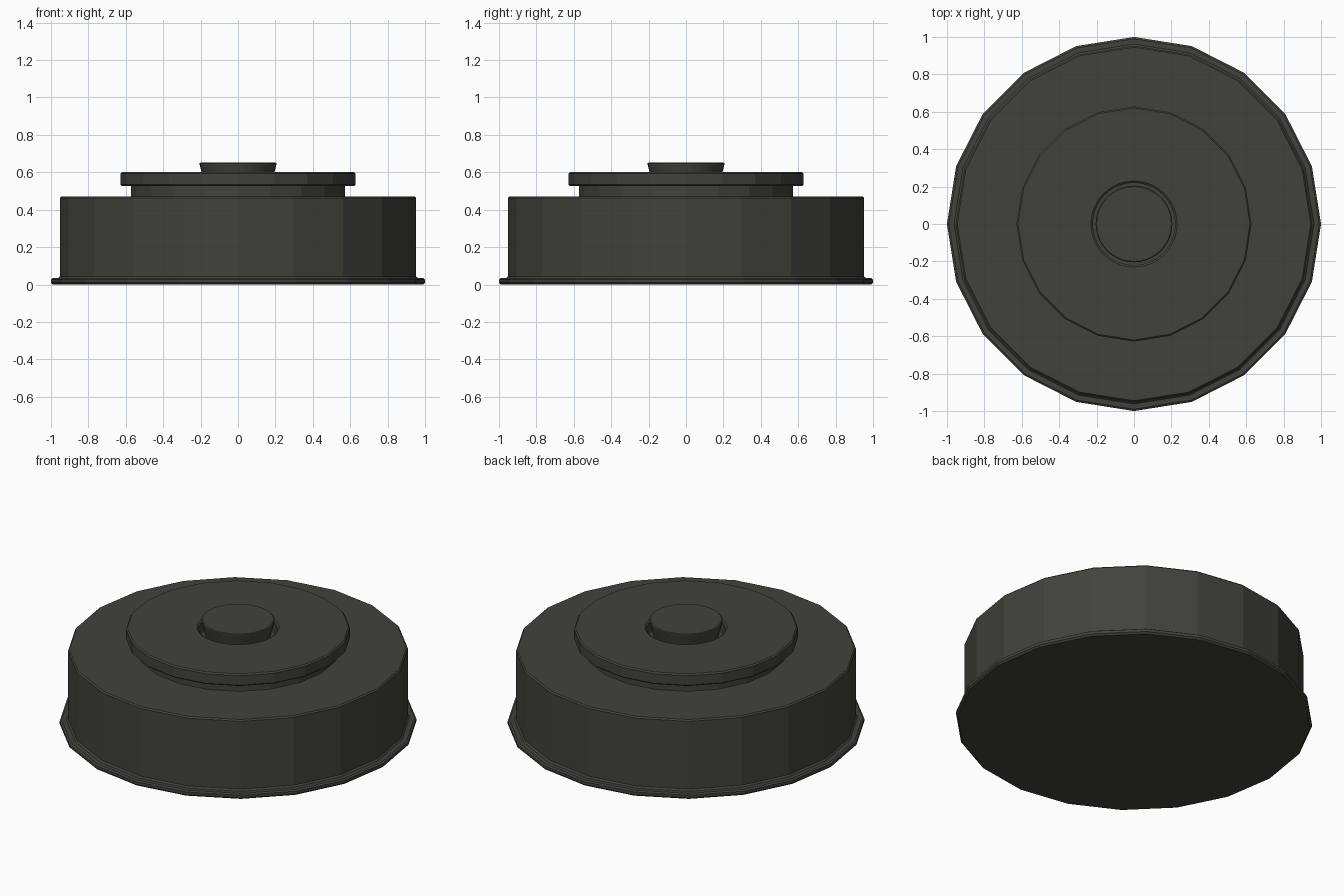
import bpy, bmesh, math

if "Cube" in bpy.data.objects:
    bpy.data.objects.remove(bpy.data.objects["Cube"])

SIDES = 20

mat = bpy.data.materials.new("dark_olive_grey")
mat.diffuse_color = (0.055, 0.055, 0.045, 1)
mat.use_nodes = True
mat.node_tree.nodes["Principled BSDF"].inputs["Base Color"].default_value = mat.diffuse_color


def lathe(name, profile, segs=SIDES, closed=False):
    """Spin (radius, z[, faceted]) points around z; faceted points lie on the 20-gon."""
    bm = bmesh.new()
    rings = []
    for p in profile:
        r, z, faceted = p if len(p) == 3 else (*p, False)
        if r == 0:
            rings.append([bm.verts.new((0, 0, z))] * segs)
            continue
        ring = []
        for i in range(segs):
            a = 2 * math.pi * i / segs
            # odd points of a double-density ring sit at the middle of a facet
            k = math.cos(math.pi / SIDES) if faceted and i % 2 else 1
            ring.append(bm.verts.new((r * k * math.cos(a), r * k * math.sin(a), z)))
        rings.append(ring)
    pairs = list(zip(rings, rings[1:]))
    if closed:
        pairs.append((rings[-1], rings[0]))
    for a, b in pairs:
        for i in range(segs):
            j = (i + 1) % segs
            quad = list(dict.fromkeys((a[i], a[j], b[j], b[i])))
            bm.faces.new(quad)
    bmesh.ops.recalc_face_normals(bm, faces=bm.faces)
    mesh = bpy.data.meshes.new(name)
    bm.to_mesh(mesh)
    bm.free()
    mesh.materials.append(mat)
    obj = bpy.data.objects.new(name, mesh)
    bpy.context.collection.objects.link(obj)
    return obj


# wide drum with a thin flange at its foot
lathe("drum_body", [
    (0, 0), (0.99, 0), (1.0, 0.01), (1.0, 0.027), (0.99, 0.034),
    (0.962, 0.034), (0.953, 0.043), (0.953, 0.462), (0.945, 0.47), (0, 0.47)])

# recessed neck under the plate
lathe("neck", [(0, 0.465), (0.572, 0.465), (0.572, 0.527), (0, 0.527)])

# pressure plate: faceted rim, round well in the middle
lathe("pressure_plate", [
    (0.22, 0.526, False), (0.62, 0.526, True), (0.628, 0.534, True),
    (0.628, 0.593, True), (0.62, 0.601, True), (0.23, 0.601, False),
    (0.22, 0.593, False)], segs=40, closed=True)

# round button, flaring upward out of the well
lathe("button", [
    (0, 0.52), (0.175, 0.52), (0.205, 0.642), (0.205, 0.648), (0.2, 0.652), (0, 0.652)], segs=40)
